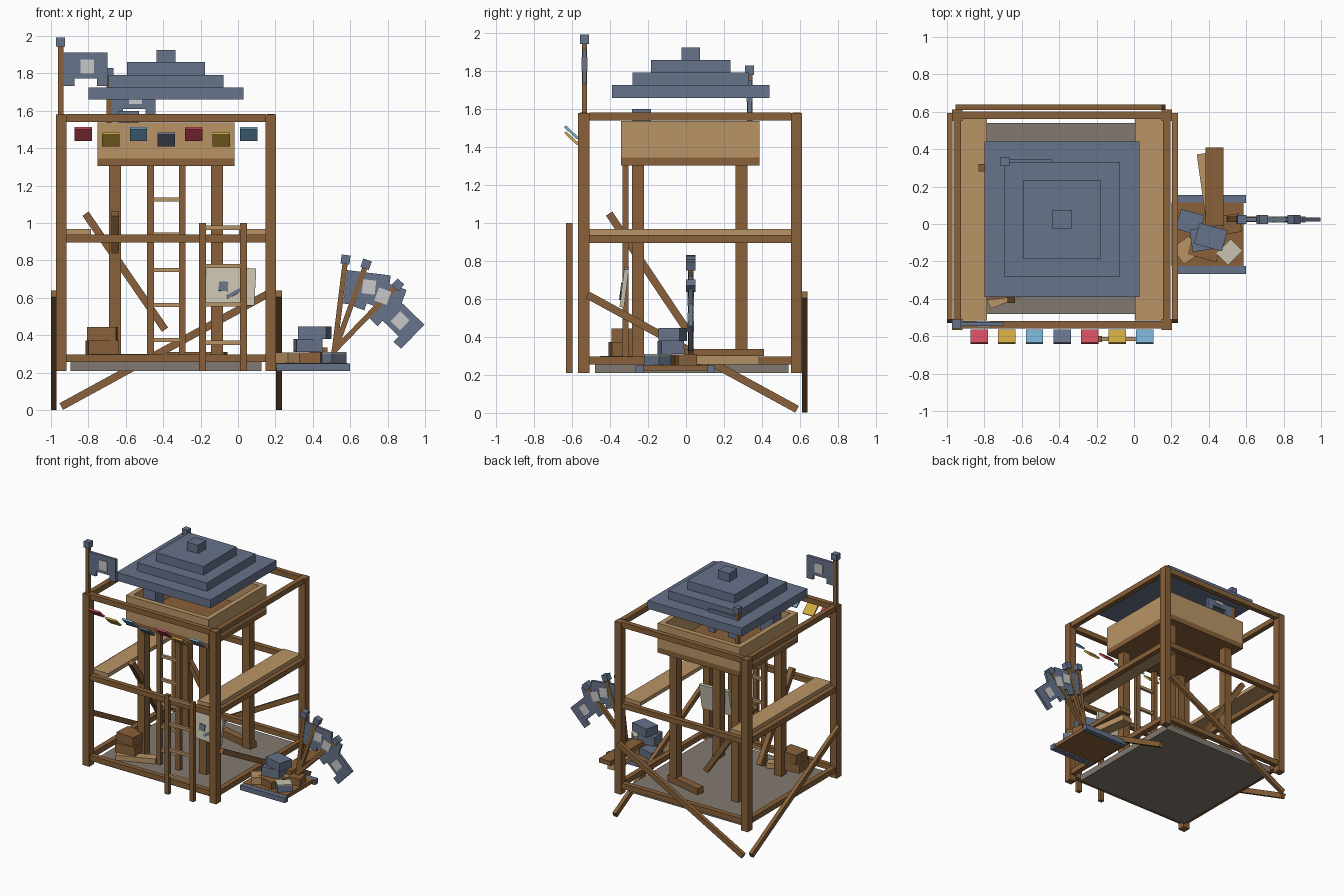
import bpy, bmesh, math
from mathutils import Vector, Matrix

if "Cube" in bpy.data.objects:
    bpy.data.objects.remove(bpy.data.objects["Cube"])

def material(name, hexcode):
    m = bpy.data.materials.new(name)
    lin = []
    for i in (0, 2, 4):
        c = int(hexcode[i:i + 2], 16) / 255
        lin.append(c / 12.92 if c <= 0.04045 else ((c + 0.055) / 1.055) ** 2.4)
    m.diffuse_color = (*lin, 1)
    m.use_nodes = True
    m.node_tree.nodes["Principled BSDF"].inputs["Base Color"].default_value = m.diffuse_color
    return m

BROWN = material("brown wood", "88613A")
LIGHT = material("light wood", "B99466")
SLATE = material("slate blue", "66738A")
STONE = material("grey stone", "827A70")
CREAM = material("cream paper", "C8C2AE")
GREY = material("pale grey", "C8C8C8")
RED = material("red cloth", "D64E60")
YELLOW = material("yellow cloth", "D0AA40")
SKY = material("sky blue cloth", "7AB0D0")

def make(name, bm, mat, matrix=None):
    bmesh.ops.recalc_face_normals(bm, faces=bm.faces)
    me = bpy.data.meshes.new(name)
    bm.to_mesh(me)
    bm.free()
    me.materials.append(mat)
    ob = bpy.data.objects.new(name, me)
    if matrix:
        ob.matrix_world = matrix
    bpy.context.collection.objects.link(ob)
    return ob

def block(name, c, size, mat, rot=None):
    """Box from centre and size, with an optional rotation matrix."""
    bm = bmesh.new()
    bmesh.ops.create_cube(bm, size=1)
    bmesh.ops.scale(bm, vec=size, verts=bm.verts)
    m = Matrix.Translation(c)
    return make(name, bm, mat, m @ rot if rot else m)

def span(name, x, y, z, mat):
    """Box from three (low, high) ranges."""
    r = (x, y, z)
    return block(name, [(a + b) / 2 for a, b in r], [b - a for a, b in r], mat)

def beam(name, a, b, w, t, mat):
    """Bar between two points: w in the upright plane, t sideways."""
    a, b = Vector(a), Vector(b)
    d = (b - a).normalized()
    side = d.cross(Vector((0, 0, 1))).normalized()
    rot = Matrix((side, d, side.cross(d))).transposed().to_4x4()
    return block(name, (a + b) / 2, (t, (b - a).length, w), mat, rot)

def RX(deg):
    return Matrix.Rotation(math.radians(deg), 4, 'X')

def RY(deg):
    return Matrix.Rotation(math.radians(deg), 4, 'Y')

def RZ(deg):
    return Matrix.Rotation(math.radians(deg), 4, 'Z')

CX, CY, H = -0.385, 0.022, 0.56

# Outer frame: corner posts and three rings of rails
for sx in (-1, 1):
    for sy in (-1, 1):
        block("corner_post", (CX + sx * H, CY + sy * H, 0.895), (0.058, 0.06, 1.37), BROWN)
for z in (0.277, 0.917, 1.562):
    for s in (-1, 1):
        block("rail_x", (CX, CY + s * H, z), (2 * H - 0.058, 0.04, 0.042), BROWN)
        block("rail_y", (CX + s * H, CY, z), (0.04, 2 * H - 0.058, 0.042), BROWN)

# Floor slab and side walkways
span("floor_slab", (-0.895, 0.125), (-0.48, 0.54), (0.21, 0.26), STONE)
span("left_walkway", (-0.925, -0.785), (-0.515, 0.565), (0.938, 0.968), LIGHT)
span("right_walkway", (0.005, 0.16), (-0.515, 0.565), (0.938, 0.968), LIGHT)

# Long diagonal braces on the left, right and back
for x in (-0.985, 0.219):
    beam("side_brace", (x, -0.52, 0.622), (x, 0.585, 0.019), 0.04, 0.03, BROWN)
beam("back_brace", (-0.945, 0.625, 0.019), (0.16, 0.625, 0.622), 0.04, 0.03, BROWN)

# Inner tower legs and their loose braces
for x in (-0.657, -0.113):
    for y in (-0.252, 0.292):
        block("tower_leg", (x, y, 0.78), (0.064, 0.064, 1.05), BROWN)
beam("leg_brace", (-0.815, 0.30, 1.05), (-0.39, 0.30, 0.43), 0.04, 0.04, BROWN)
beam("leg_brace", (-0.657, -0.405, 1.05), (-0.657, 0.01, 0.43), 0.04, 0.04, BROWN)

# Lookout box: floor and four walls
R = 0.365
block("lookout_floor", (CX, CY, 1.325), (2 * R, 2 * R, 0.042), BROWN)
for s in (-1, 1):
    block("lookout_wall", (CX, CY + s * (R - 0.02), 1.442), (2 * R, 0.04, 0.192), LIGHT)
    block("lookout_wall", (CX + s * (R - 0.02), CY, 1.442), (0.04, 2 * R - 0.08, 0.192), LIGHT)
span("lookout_chest", (-0.64, -0.53), (-0.285, -0.185), (1.346, 1.6), SLATE)

# Stepped roof
z = 1.66
for w, h in ((0.83, 0.066), (0.615, 0.066), (0.418, 0.068), (0.1, 0.066)):
    block("roof_tier", (CX, 0.025, z + h / 2), (w, w, h), SLATE)
    z += h

# Ladders
def ladder(x0, x1, y, z0, z1, rungs):
    for x in (x0, x1):
        span("ladder_rail", (x - 0.018, x + 0.018), (y - 0.016, y + 0.016), (z0, z1), BROWN)
    for r in rungs:
        block("ladder_rung", ((x0 + x1) / 2, y, r), (x1 - x0 - 0.03, 0.022, 0.022), LIGHT)

ladder(-0.468, -0.298, -0.318, 0.26, 1.305, [0.375 + 0.1875 * i for i in range(5)])
ladder(-0.19, 0.03, -0.615, 0.21, 1.0, [0.36 + 0.205 * i for i in range(4)])

# Flags: pole, cap, notched cloth and pale emblem plates
def flag(tip, tilt, length):
    m = Matrix.Translation(tip) @ RY(tilt)
    def part(name, c, size, mat):
        block(name, m @ Vector(c), size, mat, RY(tilt))
    part("flag_pole", (0, 0, -length / 2), (0.028, 0.028, length), BROWN)
    part("flag_cap", (0, 0, 0), (0.048, 0.048, 0.048), SLATE)
    bm = bmesh.new()
    pts = [(0.015, -0.055), (0.25, -0.055), (0.25, -0.235), (0.195, -0.235),
           (0.195, -0.195), (0.075, -0.195), (0.075, -0.235), (0.015, -0.235)]
    f = bm.faces.new([bm.verts.new((x, -0.011, z)) for x, z in pts])
    ext = bmesh.ops.extrude_face_region(bm, geom=[f])
    bmesh.ops.translate(bm, vec=(0, 0.022, 0),
                        verts=[v for v in ext["geom"] if isinstance(v, bmesh.types.BMVert)])
    make("flag_cloth", bm, SLATE, m)
    for s in (-1, 1):
        part("flag_emblem", (0.142, s * 0.013, -0.13), (0.07, 0.006, 0.075), GREY)

flag((-0.948, -0.535, 1.968), 0, 0.39)
flag((-0.69, 0.335, 1.805), 0, 0.46)
flag((0.575, 0.025, 0.805), 7, 0.5)
flag((0.685, 0.025, 0.78), 20, 0.51)
flag((0.855, 0.025, 0.67), 44, 0.5)

# Bunting along the front, tilted outward
cloth = [RED, YELLOW, SKY, SLATE, RED, YELLOW, SKY]
for i, mat in enumerate(cloth):
    zc = 1.447 if i % 2 else 1.477
    block("bunting_flag", (-0.827 + 0.1475 * i, -0.603, zc), (0.093, 0.094, 0.014), mat,
          RX(-43))

# Notice board leaning on the front leg
def notice(name, c, size, mat, turn):
    m = Matrix.Translation((-0.04, -0.325, 0.663)) @ RX(-7)
    block(name, m @ Vector(c), size, mat, RX(-7) @ RY(turn))

notice("notice_board", (0, 0, 0), (0.265, 0.024, 0.2), CREAM, 3)
notice("notice_mark", (-0.038, -0.015, -0.003), (0.05, 0.008, 0.05), SLATE, 3)
notice("notice_stroke", (0.018, -0.015, -0.041), (0.085, 0.008, 0.02), SLATE, -28)

# Crates and loose planks on the floor
block("floor_crate", (-0.725, -0.33, 0.335), (0.165, 0.14, 0.075), BROWN, RZ(6))
block("floor_crate", (-0.725, -0.32, 0.408), (0.155, 0.13, 0.075), BROWN, RZ(-5))
block("floor_plank", (-0.64, -0.365, 0.28), (0.3, 0.07, 0.04), LIGHT, RZ(22))
block("floor_plank", (-0.22, 0.32, 0.285), (0.32, 0.06, 0.05), BROWN, RZ(-13))

# Side platform with slate edges
span("platform_deck", (0.2, 0.585), (-0.225, 0.115), (0.222, 0.252), BROWN)
for y in (0.133, -0.245):
    span("platform_edge", (0.205, 0.6), (y - 0.021, y + 0.021), (0.21, 0.25), SLATE)

# Supplies on the platform
block("long_plank", (0.43, 0.2, 0.318), (0.098, 0.42, 0.036), BROWN)
block("lower_plank", (0.405, 0.2, 0.277), (0.09, 0.36, 0.045), LIGHT, RZ(8))
for name, x, y, z, sx, sy, h, a, mat in (
        ("brown_crate", 0.38, -0.12, 0.28, 0.16, 0.13, 0.056, -15, BROWN),
        ("brown_crate", 0.52, 0.0, 0.28, 0.1, 0.1, 0.056, 10, BROWN),
        ("wood_crate", 0.28, -0.14, 0.28, 0.11, 0.11, 0.056, 35, LIGHT),
        ("paper_box", 0.51, -0.15, 0.277, 0.11, 0.09, 0.05, 45, SLATE),
        ("paper_box_top", 0.51, -0.15, 0.306, 0.11, 0.09, 0.008, 45, CREAM),
        ("slate_crate", 0.30, 0.01, 0.28, 0.13, 0.11, 0.056, -15, SLATE),
        ("slate_crate", 0.375, -0.08, 0.345, 0.14, 0.12, 0.07, 8, SLATE),
        ("slate_crate", 0.41, -0.07, 0.413, 0.155, 0.115, 0.066, -15, SLATE)):
    block(name, (x, y, z), (sx, sy, h), mat, RZ(a))
